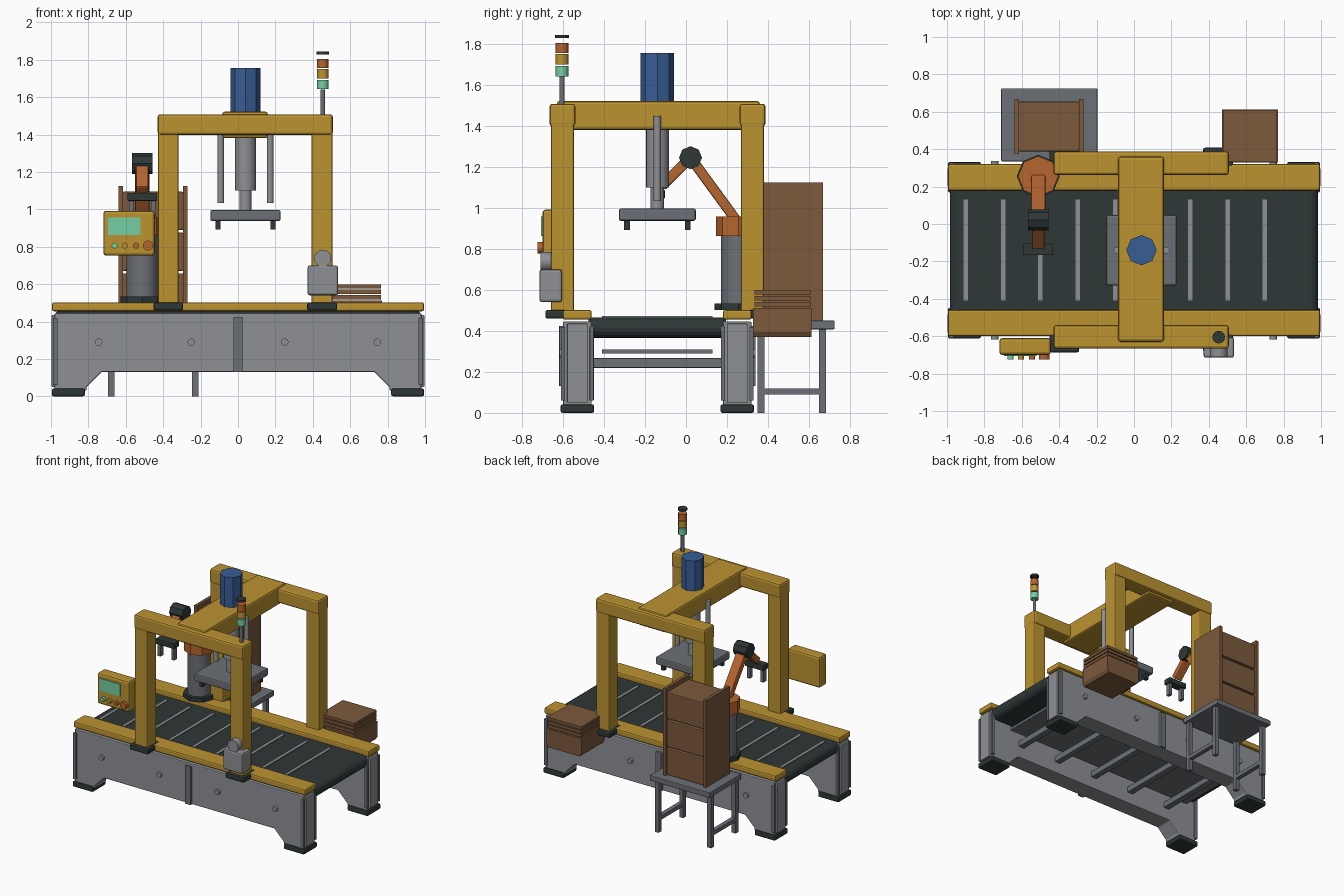
import bpy, bmesh, math
from mathutils import Vector, Matrix

cube = bpy.data.objects.get("Cube")
if cube:
    bpy.data.objects.remove(cube, do_unlink=True)


def material(name, rgb):
    m = bpy.data.materials.new(name)
    m.use_nodes = True
    m.diffuse_color = (*rgb, 1)
    m.node_tree.nodes["Principled BSDF"].inputs["Base Color"].default_value = (*rgb, 1)
    return m


YELLOW = material("machine yellow", (0.50, 0.29, 0.03))
STEEL = material("dark steel", (0.15, 0.16, 0.18))
GREY = material("light grey", (0.27, 0.28, 0.30))
DARK = material("rubber black", (0.028, 0.038, 0.038))
ORANGE = material("robot orange", (0.47, 0.13, 0.03))
BLUE = material("motor blue", (0.04, 0.11, 0.30))
BROWN = material("cardboard brown", (0.20, 0.10, 0.045))
MINT = material("signal mint", (0.18, 0.62, 0.37))


def finish(bm, name, mat, bevel=0):
    """Turn a bmesh into a named object with a material and optional bevel."""
    bmesh.ops.recalc_face_normals(bm, faces=bm.faces)
    mesh = bpy.data.meshes.new(name)
    bm.to_mesh(mesh)
    bm.free()
    mesh.materials.append(mat)
    ob = bpy.data.objects.new(name, mesh)
    bpy.context.collection.objects.link(ob)
    if bevel:
        mod = ob.modifiers.new("Bevel", "BEVEL")
        mod.width, mod.segments = bevel, 2
    return ob


def box(name, xs, ys, zs, mat, bevel=0):
    """Box given by its extent along each axis."""
    bm = bmesh.new()
    size = [b - a for a, b in (xs, ys, zs)]
    mid = [(a + b) / 2 for a, b in (xs, ys, zs)]
    bmesh.ops.create_cube(bm, size=1, matrix=Matrix.Translation(mid) @ Matrix.Diagonal((*size, 1)))
    return finish(bm, name, mat, bevel)


def cyl(name, mid, r, length, mat, axis="Z", sides=8, smooth=False):
    turn = {"X": Matrix.Rotation(math.pi / 2, 4, "Y"),
            "Y": Matrix.Rotation(math.pi / 2, 4, "X"), "Z": Matrix()}[axis]
    bm = bmesh.new()
    bmesh.ops.create_cone(bm, cap_ends=True, segments=sides, radius1=r, radius2=r,
                          depth=length, matrix=Matrix.Translation(mid) @ turn)
    ob = finish(bm, name, mat)
    if smooth:
        bpy.ops.object.select_all(action="DESELECT")
        ob.select_set(True)
        bpy.context.view_layer.objects.active = ob
        bpy.ops.object.shade_smooth_by_angle(angle=math.radians(40))
    return ob


def prism(name, profile, ys, mat, bevel=0):
    """Extrude an x-z profile along y."""
    bm = bmesh.new()
    face = bm.faces.new([bm.verts.new((x, ys[0], z)) for x, z in profile])
    ext = bmesh.ops.extrude_face_region(bm, geom=[face])["geom"]
    verts = [v for v in ext if isinstance(v, bmesh.types.BMVert)]
    bmesh.ops.translate(bm, verts=verts, vec=(0, ys[1] - ys[0], 0))
    return finish(bm, name, mat, bevel)


def link(name, a, b, width, depth, mat):
    """Square bar between two points."""
    a, b = Vector(a), Vector(b)
    turn = (b - a).to_track_quat("Z", "X").to_matrix().to_4x4()
    bm = bmesh.new()
    bmesh.ops.create_cube(bm, size=1, matrix=Matrix.Translation((a + b) / 2) @ turn
                          @ Matrix.Diagonal((depth, width, (b - a).length, 1)))
    ob = finish(bm, name, mat, 0.008)
    return ob


def around(c, half):
    return (c - half, c + half)


MID = -0.14  # conveyor centre line in y

# Conveyor side frames, with rails, feet, bolts and end strips
half = [(0.73, 0.13), (0.81, 0.05), (0.81, 0.03), (0.98, 0.03), (0.98, 0.445)]
outline = half + [(-x, z) for x, z in reversed(half)]
for side, s in (("front", -1), ("back", 1)):
    yc = MID + s * 0.39
    outer = MID + s * 0.467
    prism(side + "_side_frame", outline, around(yc, 0.07), GREY, 0.006)
    box(side + "_rail", (-0.995, 0.995), around(yc, 0.07), (0.455, 0.502), YELLOW, 0.01)
    box(side + "_frame_rib", (-0.025, 0.025), around(outer, 0.012), (0.13, 0.425), STEEL, 0.003)
    for x in (-0.745, -0.25, 0.25, 0.745):
        cyl(side + "_frame_bolt", (x, outer, 0.29), 0.02, 0.022, GREY, "Y", 12)
    for e in (-1, 1):
        box(side + "_foot", around(e * 0.907, 0.088), around(yc, 0.082), (0, 0.042), DARK, 0.01)
        box(side + "_end_plate", around(e * 0.984, 0.012), around(yc, 0.05), (0.05, 0.435), GREY, 0.004)
        for t in (-1, 1):
            box(side + "_end_strip", around(e * 0.977, 0.013), around(yc + t * 0.07, 0.01),
                (0.06, 0.42), STEEL, 0.003)

# Belt with rounded ends, slats, end rollers and cross members
R = 0.05
belt = []
for e in (1, -1):
    for i in range(9):
        a = -math.pi / 2 + math.pi * i / 8
        belt.append((e * (0.935 + R * math.cos(a)), 0.415 + e * R * math.sin(a)))
prism("belt", belt, around(MID, 0.325), DARK)
for e in (-1, 1):
    cyl("end_roller", (e * 0.935, MID, 0.415), 0.044, 0.67, DARK, "Y", 16, True)
for i in range(9):
    box("belt_slat", around(-0.9 + 0.2 * i, 0.012), around(MID, 0.27), (0.46, 0.472), GREY)
for i in range(5):
    box("cross_member", around(-0.7 + 0.35 * i, 0.025), around(MID, 0.33), (0.22, 0.267), STEEL, 0.004)
box("drip_tray", (-0.85, 0.85), around(MID, 0.27), (0.29, 0.31), STEEL)

# Gantry frames and bridge
for side, yc in (("front", -0.603), ("back", 0.325)):
    for x in (-0.373, 0.45):
        box(side + "_upright", around(x, 0.056), around(yc, 0.056), (0.49, 1.42), YELLOW, 0.01)
        box(side + "_upright_foot", around(x, 0.08), around(yc, 0.083), (0.46, 0.502), DARK, 0.01)
    box(side + "_beam", (-0.43, 0.507), around(yc, 0.063), (1.398, 1.508), YELLOW, 0.014)
box("bridge_beam", (-0.085, 0.16), (-0.63, 0.36), (1.38, 1.522), YELLOW, 0.014)

# Press head
PX = 0.04
cyl("press_motor", (PX, MID, 1.637), 0.081, 0.236, BLUE)
cyl("press_sleeve", (PX, MID, 1.25), 0.056, 0.3, GREY, sides=16, smooth=True)
cyl("press_ram", (PX, MID, 1.045), 0.033, 0.12, GREY, sides=16, smooth=True)
box("press_plate", around(PX, 0.188), around(MID, 0.188), (0.937, 0.997), STEEL, 0.01)
for e in (-1, 1):
    cyl("guide_rod", (PX + e * 0.132, MID, 1.242), 0.018, 0.415, GREY, sides=12, smooth=True)
    for t in (-1, 1):
        box("press_pad", around(PX + e * 0.147, 0.014), around(MID + t * 0.148, 0.014),
            (0.893, 0.94), DARK)

# Robot arm
RX, RY = -0.512, 0.255
elbow = (RX, 0.022, 1.245)
cyl("robot_base", (RX, RY, 0.518), 0.115, 0.032, DARK)
cyl("robot_column", (RX, RY, 0.7), 0.085, 0.34, STEEL, sides=16, smooth=True)
cyl("robot_shoulder", (RX, RY, 0.91), 0.108, 0.095, ORANGE)
link("upper_arm", (RX, 0.245, 0.94), elbow, 0.075, 0.05, ORANGE)
cyl("elbow_joint", elbow, 0.056, 0.112, DARK, "X")
link("forearm", elbow, (RX, -0.12, 1.105), 0.068, 0.05, ORANGE)
box("gripper", around(RX, 0.08), around(-0.135, 0.032), (1.045, 1.088), DARK, 0.005)
for e in (-1, 1):
    box("gripper_finger", around(RX + e * 0.058, 0.012), around(-0.135, 0.018), (0.95, 1.048), STEEL)

# Control panel with screen and buttons
box("control_panel", (-0.72, -0.445), (-0.70, -0.61), (0.752, 0.992), YELLOW, 0.015)
box("screen", (-0.695, -0.52), (-0.707, -0.699), (0.862, 0.957), MINT)
for x, r, mat in ((-0.66, 0.016, MINT), (-0.605, 0.016, YELLOW),
                  (-0.545, 0.016, ORANGE), (-0.48, 0.028, ORANGE)):
    cyl("panel_button", (x, -0.71, 0.806), r, 0.028, mat, "Y", 12)

# Junction box with knob
box("junction_box", (0.372, 0.535), (-0.715, -0.605), (0.54, 0.70), GREY, 0.012)
cyl("junction_knob", (0.453, -0.68, 0.738), 0.046, 0.06, GREY, "Y", 16, True)

# Signal tower
SX, SY = 0.453, -0.605
cyl("signal_pole", (SX, SY, 1.57), 0.013, 0.14, STEEL, sides=12, smooth=True)
for z, mat in ((1.667, MINT), (1.725, YELLOW), (1.78, ORANGE)):
    cyl("signal_lamp", (SX, SY, z), 0.031, 0.05, mat, sides=12, smooth=True)
cyl("signal_cap", (SX, SY, 1.836), 0.034, 0.016, DARK, sides=12)

# Table behind the robot
TX = -0.453
box("table_top", around(TX, 0.257), (0.335, 0.725), (0.408, 0.45), STEEL, 0.005)
for e in (-1, 1):
    lx = around(TX + e * 0.225, 0.017)
    for y in (0.367, 0.667):
        box("table_leg", lx, around(y, 0.017), (0, 0.41), STEEL)
    box("table_stretcher", lx, (0.38, 0.655), (0.09, 0.12), STEEL)

# Carton magazine: two side walls holding three cartons
for x in (-0.628, -0.282):
    box("magazine_wall", around(x, 0.012), (0.375, 0.668), (0.45, 1.125), BROWN)
for i in range(3):
    z = 0.453 + 0.218 * i
    box("stored_carton", (-0.617, -0.293), (0.388, 0.655), (z, z + 0.205), BROWN, 0.006)

# Carton with folded blanks on top, beside the conveyor
prism("side_carton", [(0.485, 0.37), (0.755, 0.37), (0.77, 0.395), (0.77, 0.512), (0.47, 0.512), (0.47, 0.395)],
      (0.328, 0.612), BROWN)
for i in range(3):
    z = 0.519 + 0.029 * i
    box("folded_blank", (0.475, 0.765), (0.333, 0.608), (z, z + 0.022), BROWN)
